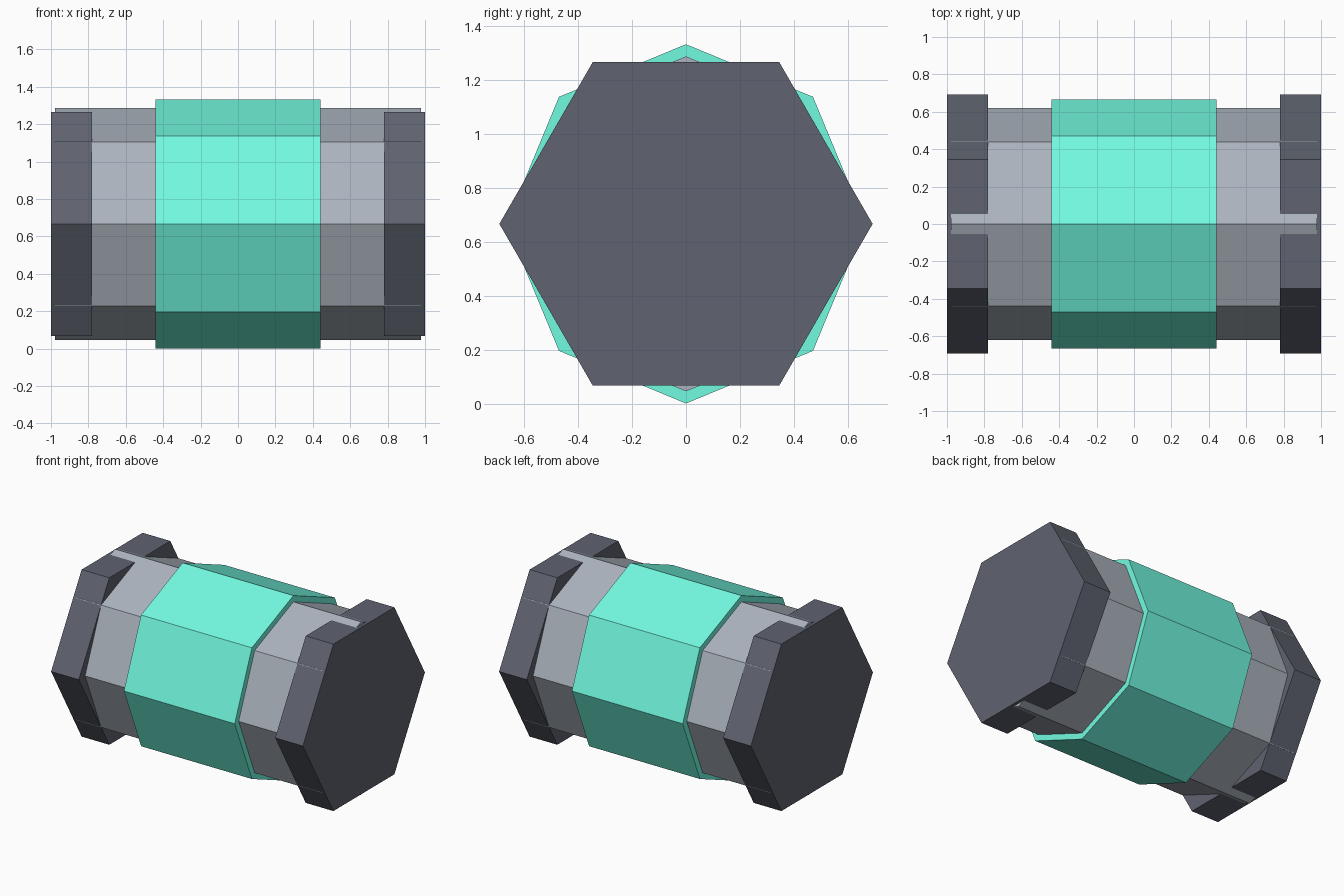
import bpy, bmesh
from math import sin, cos, tau

if "Cube" in bpy.data.objects:
    bpy.data.objects.remove(bpy.data.objects["Cube"])

AXIS_Z = 0.667


def material(name, rgb):
    m = bpy.data.materials.new(name)
    m.diffuse_color = (*rgb, 1)
    m.use_nodes = True
    m.node_tree.nodes["Principled BSDF"].inputs["Base Color"].default_value = m.diffuse_color
    return m


def prism(name, sides, radius, x0, x1, mat):
    """Regular prism along x with a corner pointing to +y."""
    bm = bmesh.new()
    ring = [bm.verts.new((x0, radius * cos(tau * i / sides),
                          AXIS_Z + radius * sin(tau * i / sides)))
            for i in range(sides)]
    base = bm.faces.new(ring)
    top = bmesh.ops.extrude_face_region(bm, geom=[base], use_keep_orig=True)["geom"]
    bmesh.ops.translate(bm, vec=(x1 - x0, 0, 0),
                        verts=[v for v in top if isinstance(v, bmesh.types.BMVert)])
    bmesh.ops.recalc_face_normals(bm, faces=bm.faces)
    mesh = bpy.data.meshes.new(name)
    bm.to_mesh(mesh)
    bm.free()
    mesh.materials.append(mat)
    obj = bpy.data.objects.new(name, mesh)
    bpy.context.collection.objects.link(obj)
    return obj


green = material("bright_green", (0.17, 0.96, 0.75))
light = material("light_metal", (0.41, 0.45, 0.51))
dark = material("dark_metal", (0.115, 0.125, 0.16))

# Octagonal inner core and coloured sleeve
prism("core", 8, 0.621, -0.978, 0.978, light)
prism("sleeve", 8, 0.666, -0.44, 0.44, green)

# Hexagonal end caps
prism("left_cap", 6, 0.692, -1.0, -0.78, dark)
prism("right_cap", 6, 0.692, 0.78, 1.0, dark)
